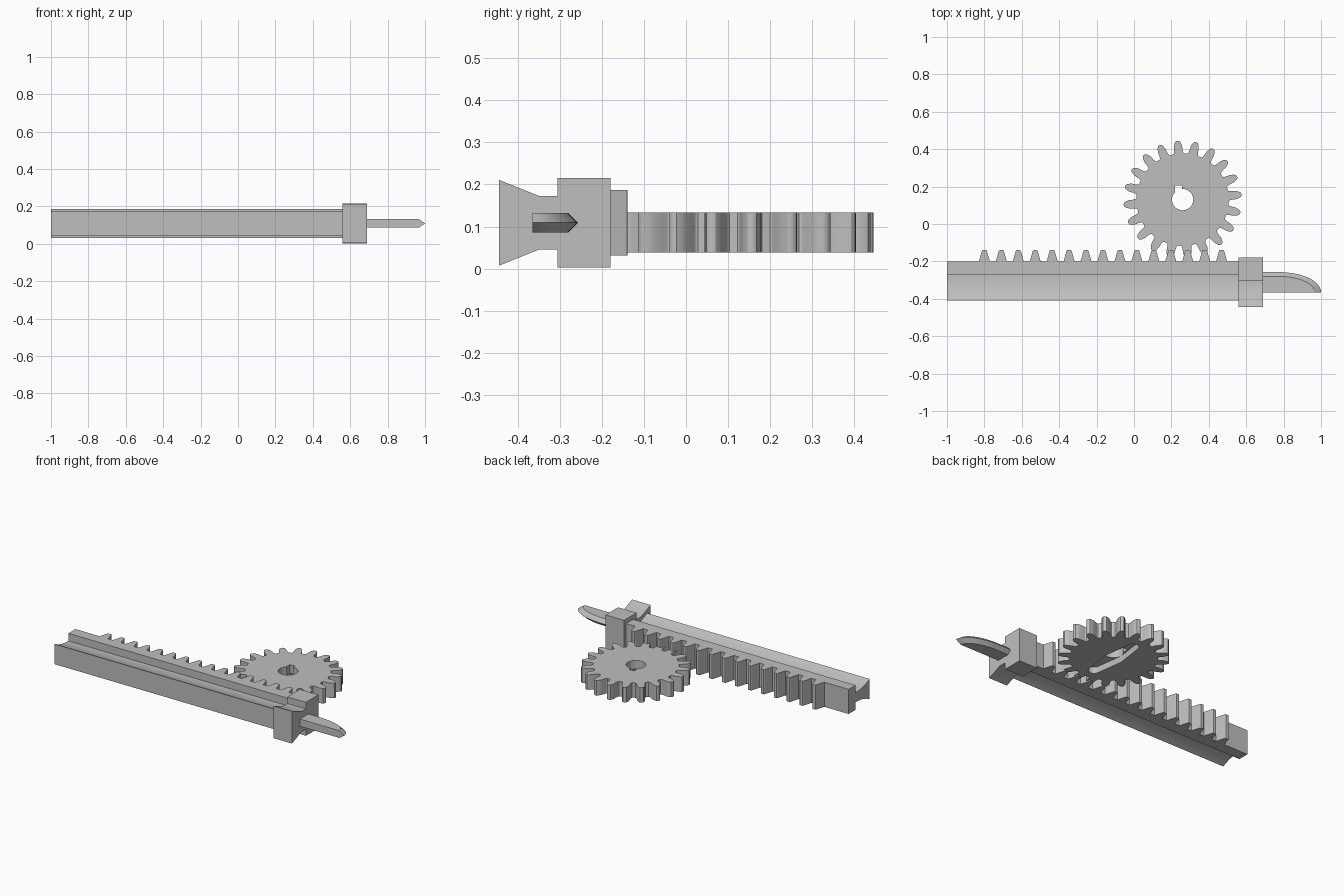
import bpy, bmesh, math
from mathutils import Vector

cube = bpy.data.objects.get("Cube")
if cube:
    bpy.data.objects.remove(cube, do_unlink=True)

grey = bpy.data.materials.new("plain_grey")
grey.use_nodes = True
grey.diffuse_color = (0.52, 0.52, 0.52, 1)
grey.node_tree.nodes["Principled BSDF"].inputs["Base Color"].default_value = grey.diffuse_color

MID = 0.109                # mid height of the rack
PITCH = 0.0906             # tooth spacing
TEETH = 20
CENTRE = Vector((0.26, 0.13))


def finish(name, bm, smooth=True):
    bmesh.ops.recalc_face_normals(bm, faces=bm.faces)
    mesh = bpy.data.meshes.new(name)
    bm.to_mesh(mesh)
    bm.free()
    mesh.materials.append(grey)
    ob = bpy.data.objects.new(name, mesh)
    bpy.context.collection.objects.link(ob)
    if smooth:
        shade(ob)
    return ob


def shade(ob):
    bpy.ops.object.select_all(action='DESELECT')
    ob.select_set(True)
    bpy.context.view_layer.objects.active = ob
    bpy.ops.object.shade_smooth_by_angle(angle=math.radians(25))


def loft(name, loops, smooth=True):
    """Skin matching closed loops and cap both ends."""
    bm = bmesh.new()
    rings = [[bm.verts.new(p) for p in loop] for loop in loops]
    for a, b in zip(rings, rings[1:]):
        for i in range(len(a)):
            j = (i + 1) % len(a)
            bm.faces.new((a[i], a[j], b[j], b[i]))
    bm.faces.new(rings[0])
    bm.faces.new(rings[-1])
    return finish(name, bm, smooth)


def prism_x(name, half, x0, x1):
    """Profile of (y, half height), mirrored about MID and run along x."""
    pts = [(y, MID + h) for y, h in half] + [(y, MID - h) for y, h in reversed(half)]
    return loft(name, [[(x, y, z) for y, z in pts] for x in (x0, x1)])


def prism_z(name, pts, z0, z1, smooth=True):
    return loft(name, [[(x, y, z) for x, y in pts] for z in (z0, z1)], smooth)


# Dovetail rail with curved grooves
groove = [(-0.41 + 0.14 * t, 0.03 + 0.034 * (1 - t) ** 2.2) for t in [i / 8 for i in range(9)]]
prism_x("rail", groove + [(-0.27, 0.078), (-0.2, 0.078)], -1, 0.56)

# End block with a dovetail front
prism_x("end_block", [(-0.445, 0.102), (-0.35, 0.064), (-0.305, 0.064),
                      (-0.305, 0.106), (-0.18, 0.106)], 0.56, 0.69)

# Rack teeth
for i in range(15):
    x = -0.8 + i * PITCH
    pts = [(x + dx, y) for dx, y in [(-0.03, -0.202), (-0.028, -0.195), (-0.013, -0.143),
                                     (-0.009, -0.139), (0.009, -0.139), (0.013, -0.143),
                                     (0.028, -0.195), (0.03, -0.202)]]
    prism_z(f"rack_tooth_{i + 1}", pts, MID - 0.078, MID + 0.078)


# Curved blade with a bevelled edge
def blade_loop(z, top, tip):
    arc = [i / 12 * math.pi / 2 for i in range(12)]
    drop = top + 0.365
    curve = [(0.77 + (tip - 0.77) * math.sin(a) ** 1.1, top - drop * (1 - math.cos(a)) ** 1.1)
             for a in arc]
    pts = [(0.68, -0.365), (0.68, top)] + curve + [(tip, -0.365)]
    return [(x, y, z) for x, y in pts]


loft("blade", [blade_loop(0.086, -0.28, 0.966), blade_loop(0.109, -0.257, 1.0),
               blade_loop(0.132, -0.28, 0.966)])

# Gear wheel outline
tooth = [(-0.118, 0.247), (-0.1, 0.252), (-0.088, 0.265), (-0.077, 0.288),
         (-0.054, 0.304), (-0.034, 0.313), (-0.012, 0.316)]
tooth += [(-a, r) for a, r in reversed(tooth)]
outline = []
for k in range(TEETH):
    base = math.radians(5) + k * math.tau / TEETH
    outline += [CENTRE + Vector((math.cos(base + a), math.sin(base + a))) * r for a, r in tooth]
gear = prism_z("gear", outline, 0.038, 0.133, False)


# Shaft hole, keyway and tapered recess underneath
def ring(r, n, y=0.0, start=0.0, sweep=math.tau):
    return [CENTRE + Vector((r * math.cos(start + sweep * i / n), y + r * math.sin(start + sweep * i / n)))
            for i in range(n)]


recess = ring(0.034, 13, 0.17, 0, math.pi * 13 / 12) + [CENTRE + Vector((-0.058, 0))]
recess += ring(0.034, 13, -0.17, math.pi, math.pi * 13 / 12) + [CENTRE + Vector((0.058, 0))]
key = [CENTRE + Vector(p) for p in [(-0.04, 0.02), (-0.004, 0.02), (-0.004, 0.076), (-0.04, 0.076)]]
cutters = [prism_z("shaft_cutter", ring(0.057, 32), -0.1, 0.3, False),
           prism_z("keyway_cutter", key, -0.11, 0.31, False),
           prism_z("recess_cutter", recess, -0.12, 0.078, False)]
for c in cutters:
    c.hide_render = True
    mod = gear.modifiers.new(c.name, 'BOOLEAN')
    mod.operation = 'DIFFERENCE'
    mod.solver = 'EXACT'
    mod.object = c
graph = bpy.context.evaluated_depsgraph_get()
cut_mesh = bpy.data.meshes.new_from_object(gear.evaluated_get(graph))
gear.modifiers.clear()
gear.data = cut_mesh
for c in cutters:
    bpy.data.objects.remove(c, do_unlink=True)
shade(gear)
